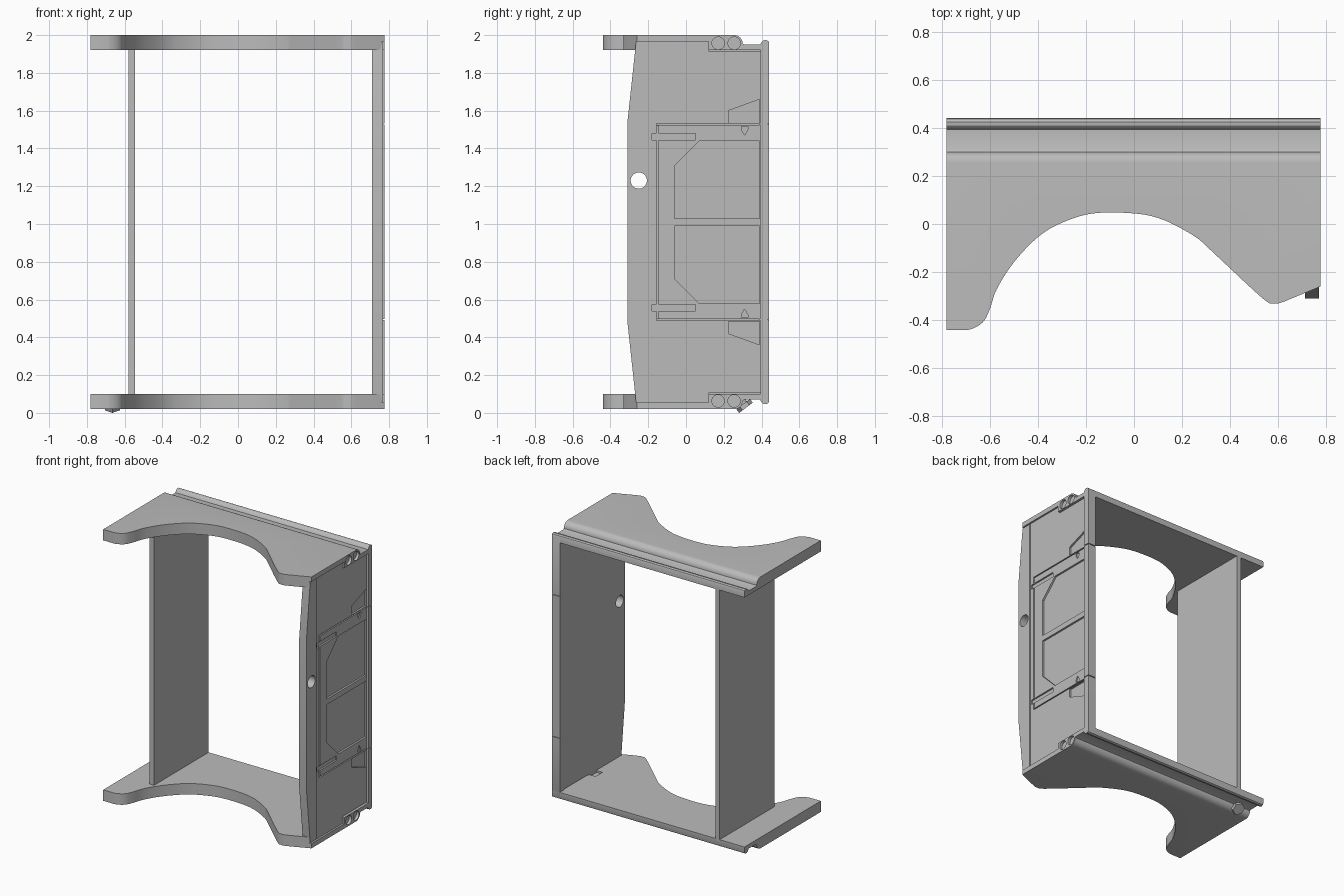
import bpy, bmesh, math
from mathutils import Vector

if "Cube" in bpy.data.objects:
    bpy.data.objects.remove(bpy.data.objects["Cube"], do_unlink=True)

grey = bpy.data.materials.new("plain grey")
grey.use_nodes = True
grey.diffuse_color = (0.5, 0.5, 0.5, 1)
grey.node_tree.nodes["Principled BSDF"].inputs["Base Color"].default_value = (0.5, 0.5, 0.5, 1)

MID = 1.01  # mirror height between the two plates


def flip(points):
    return [(a, 2 * MID - b) for a, b in points]


def prism(name, points, axis, lo, hi):
    """Extrude a 2D outline along x (points are y, z) or z (points are x, y)."""
    bm = bmesh.new()
    place = (lambda p, d: (d, *p)) if axis == "x" else (lambda p, d: (*p, d))
    rings = [[bm.verts.new(place(p, d)) for p in points] for d in (lo, hi)]
    bm.faces.new(rings[0])
    bm.faces.new(rings[1])
    n = len(points)
    for i in range(n):
        j = (i + 1) % n
        bm.faces.new((rings[0][i], rings[0][j], rings[1][j], rings[1][i]))
    bmesh.ops.recalc_face_normals(bm, faces=bm.faces)
    mesh = bpy.data.meshes.new(name)
    bm.to_mesh(mesh)
    bm.free()
    mesh.materials.append(grey)
    obj = bpy.data.objects.new(name, mesh)
    bpy.context.collection.objects.link(obj)
    return obj


def rect(a0, a1, b0, b1):
    return [(a0, b0), (a1, b0), (a1, b1), (a0, b1)]


def circle(y, z, r, n=24):
    return [(y + r * math.cos(t * math.tau / n), z + r * math.sin(t * math.tau / n)) for t in range(n)]


def boolean(obj, tool, operation="DIFFERENCE"):
    mod = obj.modifiers.new("cut", "BOOLEAN")
    mod.operation, mod.object, mod.solver = operation, tool, "EXACT"
    bpy.context.view_layer.objects.active = obj
    bpy.ops.object.modifier_apply(modifier=mod.name)
    bpy.data.objects.remove(tool, do_unlink=True)


def cut(obj, points, lo, hi=0.9, axis="x"):
    boolean(obj, prism("cutter", points, axis, lo, hi))


def smooth(obj, angle=30):
    bpy.ops.object.select_all(action="DESELECT")
    obj.select_set(True)
    bpy.context.view_layer.objects.active = obj
    bpy.ops.object.shade_smooth_by_angle(angle=math.radians(angle))


def spline(pts, steps=5):
    """Smooth curve through the points."""
    out = []
    for i in range(1, len(pts) - 2):
        a, b, c, d = (Vector(p) for p in pts[i - 1:i + 3])
        for s in range(steps):
            t = s / steps
            out.append(tuple(0.5 * (2 * b + (c - a) * t + (2 * a - 5 * b + 4 * c - d) * t * t
                                    + (3 * b - a - 3 * c + d) * t ** 3)))
    return out + [pts[-2]]


# End plates: scalloped outline crossed with a lipped side profile
scallop = spline([(-.78, -.44), (-.69, -.44), (-.63, -.41), (-.6, -.355), (-.57, -.27), (-.5, -.16),
                  (-.4, -.055), (-.3, .005), (-.17, .044), (0, .044), (.12, .018), (.25, -.05),
                  (.32, -.11), (.53, -.305), (.58, -.33), (.63, -.32), (.775, -.26)])
outline = [(-.78, -.44)] + scallop + [(.775, -.26), (.775, .5), (-.78, .5)]
shoulder = [(.255 + .045 * math.sin(a), 1.955 + .045 * math.cos(a))
            for a in (math.pi / 2 * i / 8 for i in range(9))]
lip = [(.392, 1.95), (.4, 1.964), (.41, 1.972), (.425, 1.974), (.436, 1.968), (.44, 1.958)]
profile = [(-.5, 1.92), (-.5, 2.0)] + shoulder + [(.31, 1.95)] + lip + [(.44, 1.92)]

for name, turn in (("top_plate", list), ("bottom_plate", flip)):
    plate = prism(name, turn(profile), "x", -.9, .9)
    boolean(plate, prism("outline", outline, "z", -.1, 2.1), "INTERSECT")
    # Recessed end that receives the side wall, and two round sockets
    cut(plate, turn(rect(-.27, .12, 1.8, 1.965)), .762)
    for y in (.17, .255):
        cut(plate, turn(circle(y, 1.957, .033)), .755)
    if name == "bottom_plate":
        cut(plate, rect(.66, .72, .02, .1), .085, .2, "z")
    smooth(plate)

# Detailed side wall with tapered front edge
wall = prism("detailed_side_wall", [(-.265, .06), (-.31, .48), (-.31, 1.54), (-.265, 1.96),
                                   (.12, 1.96), (.12, 1.915), (.43, 1.915), (.43, .105),
                                   (.12, .105), (.12, .06)], "x", .71, .768)
cut(wall, circle(-.25, 1.23, .043, 32), .6)
cut(wall, rect(-.19, .395, 0, 2.02), .762)

# Hatch outline grooves, hatch panels, hinge slots, arrows and corner pockets
cut(wall, rect(-.155, -.145, .5, 1.52), .752)
door = [(.39, 1.03), (-.06, 1.03), (-.06, 1.31), (.07, 1.44), (.39, 1.44)]
pocket = [(.225, 1.535), (.225, 1.6), (.39, 1.66), (.39, 1.535)]
arrow = [(.31, 1.47), (.293, 1.5), (.293, 1.515), (.327, 1.515), (.327, 1.5)]
for turn in (list, flip):
    cut(wall, turn(rect(-.155, .39, 1.523, 1.531)), .752)
    cut(wall, turn(door), .748)
    cut(wall, turn(rect(-.18, .05, 1.445, 1.48)), .75)
    cut(wall, turn(arrow), .754)
    cut(wall, turn(pocket), .748)
smooth(wall)

# Rear post with rounded ends and two thin seams
post = prism("rear_post", [(.395, .1), (.395, 1.95)] + lip + flip(lip)[::-1], "x", .71, .775)
for z in (.495, 1.53):
    cut(post, rect(.39, .5, z - .003, z + .003), .768)
    cut(post, rect(.433, .5, z - .003, z + .003), .6)
smooth(post)

# Plain side wall
prism("plain_side_wall", rect(-.19, .44, .1, 1.92), "x", -.58, -.545)

# Tilted hexagonal fastener under the bottom plate
axis = Vector((0, .6, -.8))
for name, sides, radius, depth, shift in (("fastener_head", 6, .045, .025, 0),
                                          ("fastener_stem", 16, .025, .06, -.03)):
    bpy.ops.mesh.primitive_cylinder_add(vertices=sides, radius=radius, depth=depth,
                                        location=Vector((-.665, .31, .037)) + axis * shift,
                                        rotation=axis.to_track_quat("Z", "Y").to_euler())
    part = bpy.context.object
    part.name = name
    part.data.materials.append(grey)
